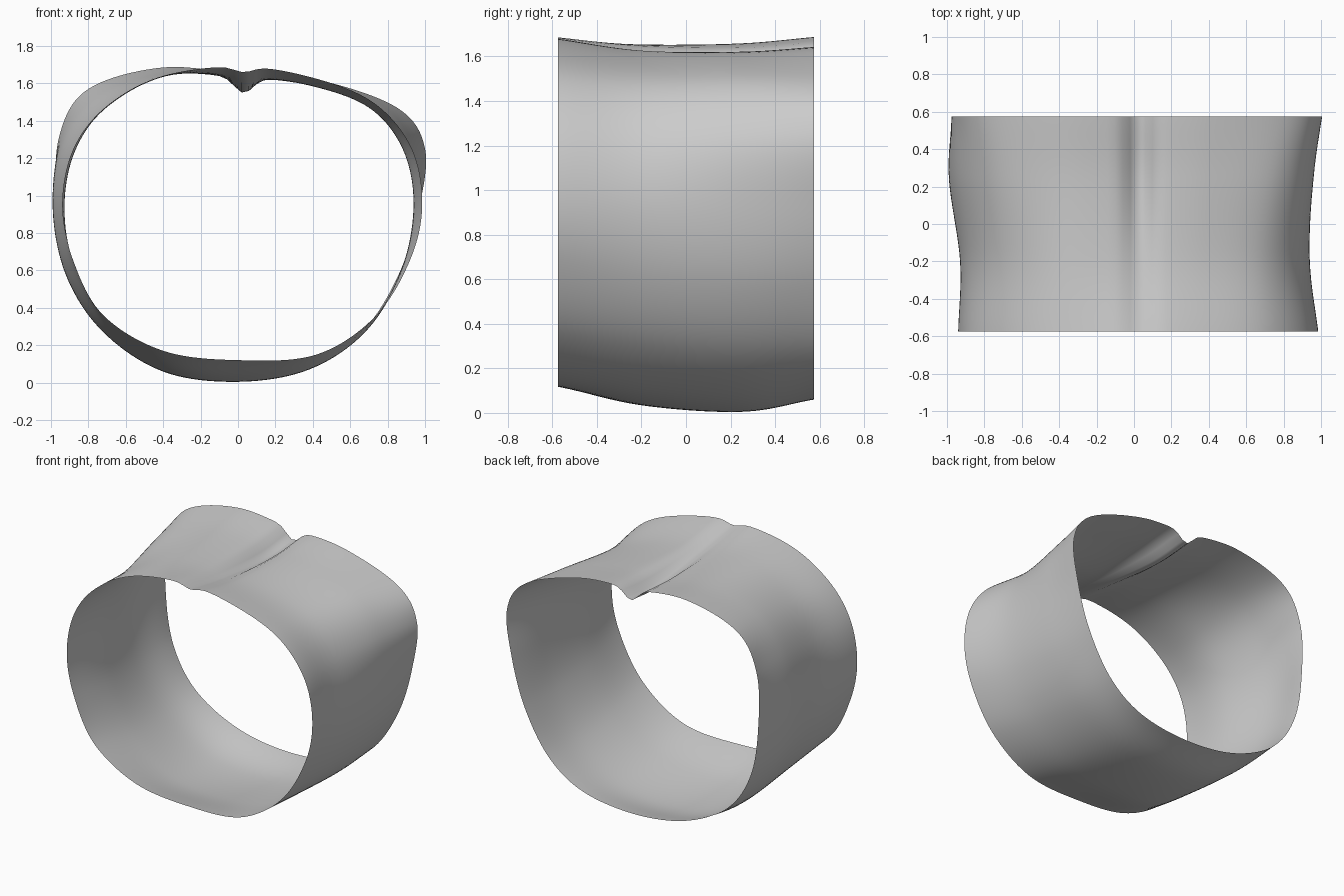
import bpy, bmesh, math

if "Cube" in bpy.data.objects:
    bpy.data.objects.remove(bpy.data.objects["Cube"])

# Each section: y position, groove depth, then (x, z) points running from the
# bottom centre up the right side, over the top and down the left side
SECTIONS = [
    (-0.575, 0.03, [(0, .12), (.42, .15), (.74, .36), (.93, .68), (.985, .98), (.92, 1.27),
                    (.72, 1.5), (.4, 1.63), (.02, 1.69), (-.4, 1.64), (-.7, 1.48), (-.88, 1.25),
                    (-.94, .95), (-.88, .65), (-.72, .36), (-.4, .17)]),
    (-0.2, 0.04, [(0, .035), (.4, .1), (.7, .31), (.88, .62), (.94, .95), (.88, 1.25),
                  (.7, 1.47), (.38, 1.59), (.02, 1.64), (-.38, 1.64), (-.7, 1.48), (-.87, 1.25),
                  (-.93, .95), (-.88, .62), (-.7, .3), (-.38, .08)]),
    (0.25, 0.08, [(0, .005), (.38, .07), (.68, .27), (.87, .58), (.95, .93), (.94, 1.25),
                  (.77, 1.48), (.4, 1.6), (.02, 1.63), (-.38, 1.655), (-.74, 1.54), (-.93, 1.3),
                  (-.99, .95), (-.92, .58), (-.72, .27), (-.4, .06)]),
    (0.575, 0.08, [(0, .06), (.4, .11), (.67, .28), (.86, .58), (.965, .92), (1.0, 1.25),
                   (.85, 1.47), (.42, 1.62), (.02, 1.65), (-.4, 1.685), (-.8, 1.57), (-.955, 1.32),
                   (-.97, .95), (-.91, .58), (-.73, .3), (-.4, .12)]),
]
AROUND = 10   # steps between neighbouring profile points
ALONG = 14    # steps between neighbouring sections


def spline(a, b, c, d, t):
    """Catmull-Rom blend from b to c for tuples of any length."""
    return tuple(0.5 * (2 * q + (r - p) * t + (2 * p - 5 * q + 4 * r - s) * t * t
                        + (3 * q - p - 3 * r + s) * t ** 3)
                 for p, q, r, s in zip(a, b, c, d))


def section_ring(y, depth, pts):
    """Smooth closed outline of one section, with the groove pressed into the top."""
    ring, n = [], len(pts)
    for i in range(n):
        quad = [pts[(i + k) % n] for k in (-1, 0, 1, 2)]
        for s in range(AROUND):
            x, z = spline(*quad, s / AROUND)
            if z > 1:
                z -= depth * math.exp(-((x - 0.03) / 0.07) ** 2)
            ring.append((x, y, z))
    return ring


def extend(a, b):
    """Mirror ring b through ring a to continue past an open end."""
    return [tuple(2 * p - q for p, q in zip(u, v)) for u, v in zip(a, b)]


# Loft the rings into one open-ended sheet
rings = [section_ring(*s) for s in SECTIONS]
rings = [extend(rings[0], rings[1])] + rings + [extend(rings[-1], rings[-2])]
bm = bmesh.new()
loops = []
for i in range(len(SECTIONS) - 1):
    last = i == len(SECTIONS) - 2
    for s in range(ALONG + last):
        loops.append([bm.verts.new(spline(*p, s / ALONG)) for p in zip(*rings[i:i + 4])])
for low, high in zip(loops, loops[1:]):
    for k in range(len(low)):
        j = (k + 1) % len(low)
        bm.faces.new((low[k], low[j], high[j], high[k])).smooth = True
bmesh.ops.recalc_face_normals(bm, faces=bm.faces)

# Make sure the normals point outward
face = max(bm.faces, key=lambda f: f.calc_center_median().x)
if face.normal.x < 0:
    bmesh.ops.reverse_faces(bm, faces=bm.faces)

mesh = bpy.data.meshes.new("torso_band")
bm.to_mesh(mesh)
bm.free()
bpy.context.collection.objects.link(bpy.data.objects.new("torso_band", mesh))
